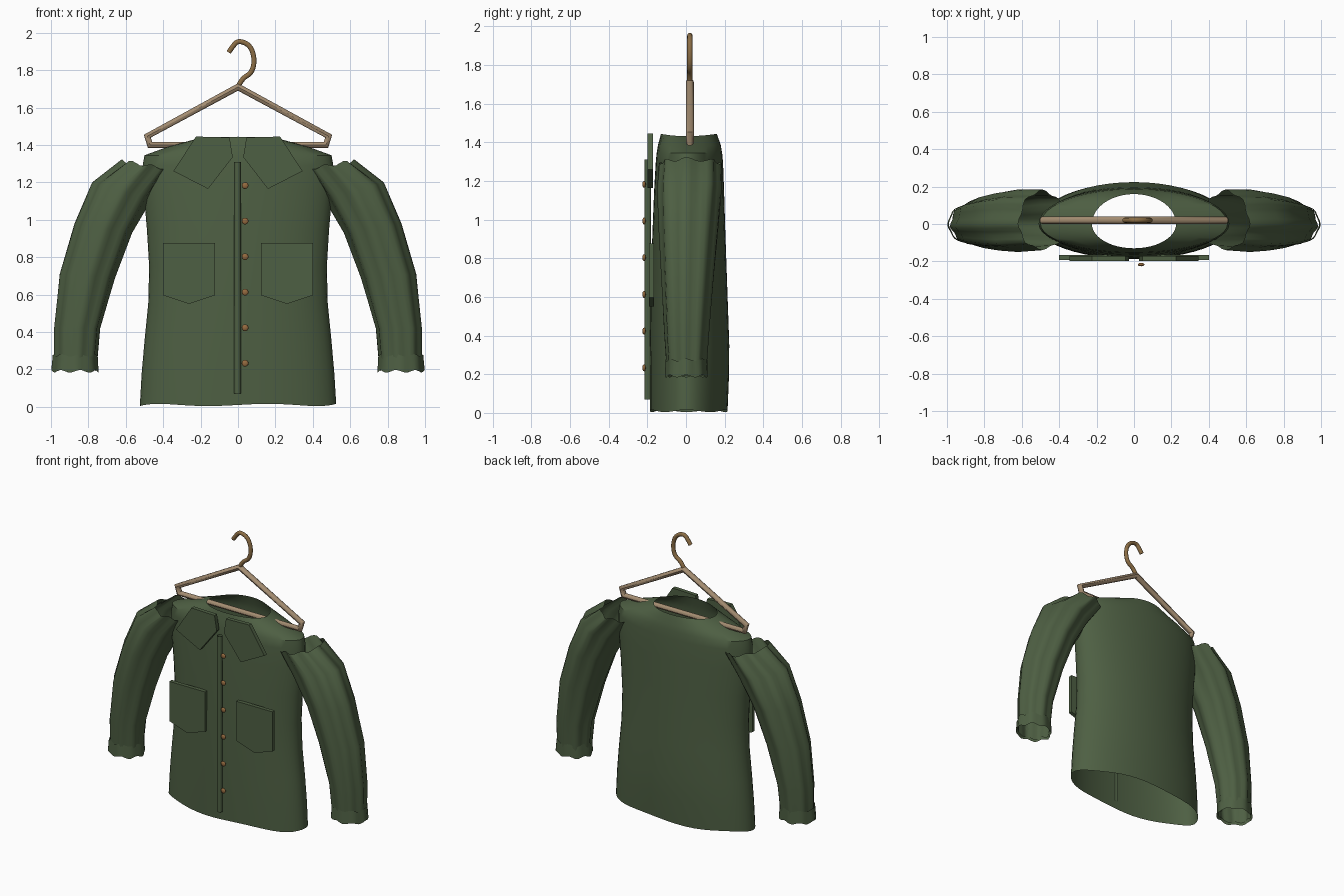
import bpy, bmesh, math
from mathutils import Vector

if "Cube" in bpy.data.objects:
    bpy.data.objects.remove(bpy.data.objects["Cube"])


def material(name, rgb):
    m = bpy.data.materials.new(name)
    m.diffuse_color = (*rgb, 1)
    m.use_nodes = True
    m.node_tree.nodes["Principled BSDF"].inputs["Base Color"].default_value = m.diffuse_color
    return m


GREEN = material("olive_green_cloth", (0.076, 0.115, 0.056))
WOOD = material("pale_wood", (0.37, 0.265, 0.165))
BRASS = material("brass", (0.26, 0.155, 0.06))
COPPER = material("copper_button", (0.30, 0.145, 0.05))


def finish(name, bm, mat, smooth=None):
    bmesh.ops.recalc_face_normals(bm, faces=bm.faces)
    me = bpy.data.meshes.new(name)
    bm.to_mesh(me)
    bm.free()
    ob = bpy.data.objects.new(name, me)
    bpy.context.collection.objects.link(ob)
    me.materials.append(mat)
    if smooth:
        bpy.ops.object.select_all(action='DESELECT')
        ob.select_set(True)
        bpy.context.view_layer.objects.active = ob
        bpy.ops.object.shade_smooth_by_angle(angle=math.radians(smooth))
    return ob


def loft(name, rings, mat, smooth=40):
    """Open tube through equal rings of points."""
    bm = bmesh.new()
    vr = [[bm.verts.new(p) for p in r] for r in rings]
    n = len(vr[0])
    for a, b in zip(vr, vr[1:]):
        for i in range(n):
            j = (i + 1) % n
            bm.faces.new((a[i], a[j], b[j], b[i]))
    return finish(name, bm, mat, smooth)


def plate(name, pts, y0, y1, mat):
    """Flat outline in the x-z plane with thickness along y."""
    bm = bmesh.new()
    f = bm.faces.new([bm.verts.new((x, y0, z)) for x, z in pts])
    out = bmesh.ops.extrude_face_region(bm, geom=[f])
    for v in out["geom"]:
        if isinstance(v, bmesh.types.BMVert):
            v.co.y = y1
    return finish(name, bm, mat)


def wire(name, pts, radius, mat, cyclic=False, kind='POLY'):
    """Round bar along a path in the x-z plane."""
    cu = bpy.data.curves.new(name, 'CURVE')
    cu.dimensions = '3D'
    cu.bevel_depth = radius
    cu.bevel_resolution = 3
    cu.use_fill_caps = True
    s = cu.splines.new(kind)
    s.points.add(len(pts) - 1)
    for p, (x, z) in zip(s.points, pts):
        p.co = (x, 0.02, z, 1)
    s.use_cyclic_u = cyclic
    if kind == 'NURBS':
        s.use_endpoint_u = True
        s.order_u = 3
        s.resolution_u = 6
    cu.materials.append(mat)
    ob = bpy.data.objects.new(name, cu)
    bpy.context.collection.objects.link(ob)
    bpy.ops.object.select_all(action='DESELECT')
    ob.select_set(True)
    bpy.context.view_layer.objects.active = ob
    bpy.ops.object.convert(target='MESH')
    bpy.ops.object.shade_smooth_by_angle(angle=math.radians(40))


# jacket body: (z, half width, front y, back y), open at hem and neck
BODY = [(0.01, 0.525, -0.187, 0.215), (0.18, 0.515, -0.187, 0.222),
        (0.35, 0.50, -0.186, 0.224), (0.55, 0.48, -0.184, 0.217),
        (0.75, 0.475, -0.18, 0.21), (0.95, 0.487, -0.173, 0.203),
        (1.15, 0.505, -0.165, 0.197), (1.29, 0.51, -0.157, 0.192),
        (1.345, 0.50, -0.152, 0.187), (1.385, 0.39, -0.145, 0.18),
        (1.44, 0.225, -0.13, 0.16)]
N = 48
rings = []
for k, (z, w, y0, y1) in enumerate(BODY):
    ring = []
    for i in range(N):
        t = 2 * math.pi * i / N
        c, s = math.cos(t), math.sin(t)
        y = (y1 if s > 0 else -y0) * s
        dz = 0
        if k == 0:
            dz = 0.006 * math.cos(5 * t)          # wavy hem
        elif k == len(BODY) - 1:
            dz = -0.012 * abs(c) ** 2 + 0.004     # neckline
        ring.append((w * c, y, z + dz))
    rings.append(ring)
loft("jacket_body", rings, GREEN)

# sleeves: inner edge (x, z), outer edge (x, z), front y, back y
SLEEVE = [((0.36, 1.27), (0.62, 1.315), -0.14, 0.185),
          ((0.46, 1.11), (0.78, 1.20), -0.15, 0.185),
          ((0.565, 0.93), (0.875, 0.98), -0.143, 0.168),
          ((0.655, 0.69), (0.955, 0.71), -0.13, 0.145),
          ((0.735, 0.42), (0.985, 0.42), -0.115, 0.122),
          ((0.755, 0.20), (0.985, 0.20), -0.10, 0.105)]
CUFF = [((0.75, 0.275), (0.99, 0.275), -0.105, 0.11),
        ((0.745, 0.19), (0.998, 0.19), -0.11, 0.112)]


def sleeve_rings(rows, side, folds, wave):
    out = []
    M = 40
    for k, (a, b, y0, y1) in enumerate(rows):
        ring = []
        for i in range(M):
            t = 2 * math.pi * i / M
            r = 1 - folds * (0.5 - 0.5 * math.cos(8 * t + 0.25 * k))
            c, s = math.cos(t) * r, math.sin(t) * r
            u = 0.5 + 0.5 * c
            x = a[0] + (b[0] - a[0]) * u
            z = a[1] + (b[1] - a[1]) * u
            y = (y1 if s > 0 else -y0) * s
            if k in (0, len(rows) - 1):
                z += wave * math.cos(7 * t)       # ragged open ends
            ring.append((side * x, y, z))
        out.append(ring)
    return out


COLLAR = [(0.045, 1.44), (0.225, 1.445), (0.345, 1.26), (0.16, 1.165), (0.028, 1.335)]
POCKET = [(0.122, 0.877), (0.402, 0.877), (0.402, 0.597), (0.262, 0.55), (0.122, 0.597)]
for side, tag in ((-1, "right"), (1, "left")):
    loft(tag + "_sleeve", sleeve_rings(SLEEVE, side, 0.10, 0.009), GREEN, 60)
    loft(tag + "_cuff", sleeve_rings(CUFF, side, 0.05, 0.007), GREEN, 60)
    plate(tag + "_collar", [(side * x, z) for x, z in COLLAR], -0.198, -0.17, GREEN)
    plate(tag + "_pocket", [(side * x, z) for x, z in POCKET], -0.192, -0.165, GREEN)

# front placket: slim open tube down the centre
loft("placket", [[(-0.003 + 0.018 * math.cos(i * math.pi / 6),
                   -0.198 + 0.018 * math.sin(i * math.pi / 6), z)
                  for i in range(12)] for z in (0.07, 1.31)], GREEN)

# buttons
for k in range(6):
    bm = bmesh.new()
    bmesh.ops.create_uvsphere(bm, u_segments=16, v_segments=8, radius=0.018)
    for v in bm.verts:
        v.co = Vector((v.co.x + 0.038, v.co.y * 0.5 - 0.217, v.co.z + 1.183 - 0.19 * k))
    finish("button_%d" % (k + 1), bm, COPPER, 60)

# hanger frame and hook
wire("hanger_frame", [(0, 1.71), (0.485, 1.447), (0.47, 1.40), (-0.47, 1.40), (-0.485, 1.447)],
     0.021, WOOD, cyclic=True)
wire("hanger_hook", [(0, 1.71), (0.02, 1.755), (0.075, 1.785), (0.09, 1.86), (0.065, 1.935),
                     (0.0, 1.96), (-0.03, 1.925), (-0.05, 1.895)], 0.014, BRASS, kind='NURBS')
